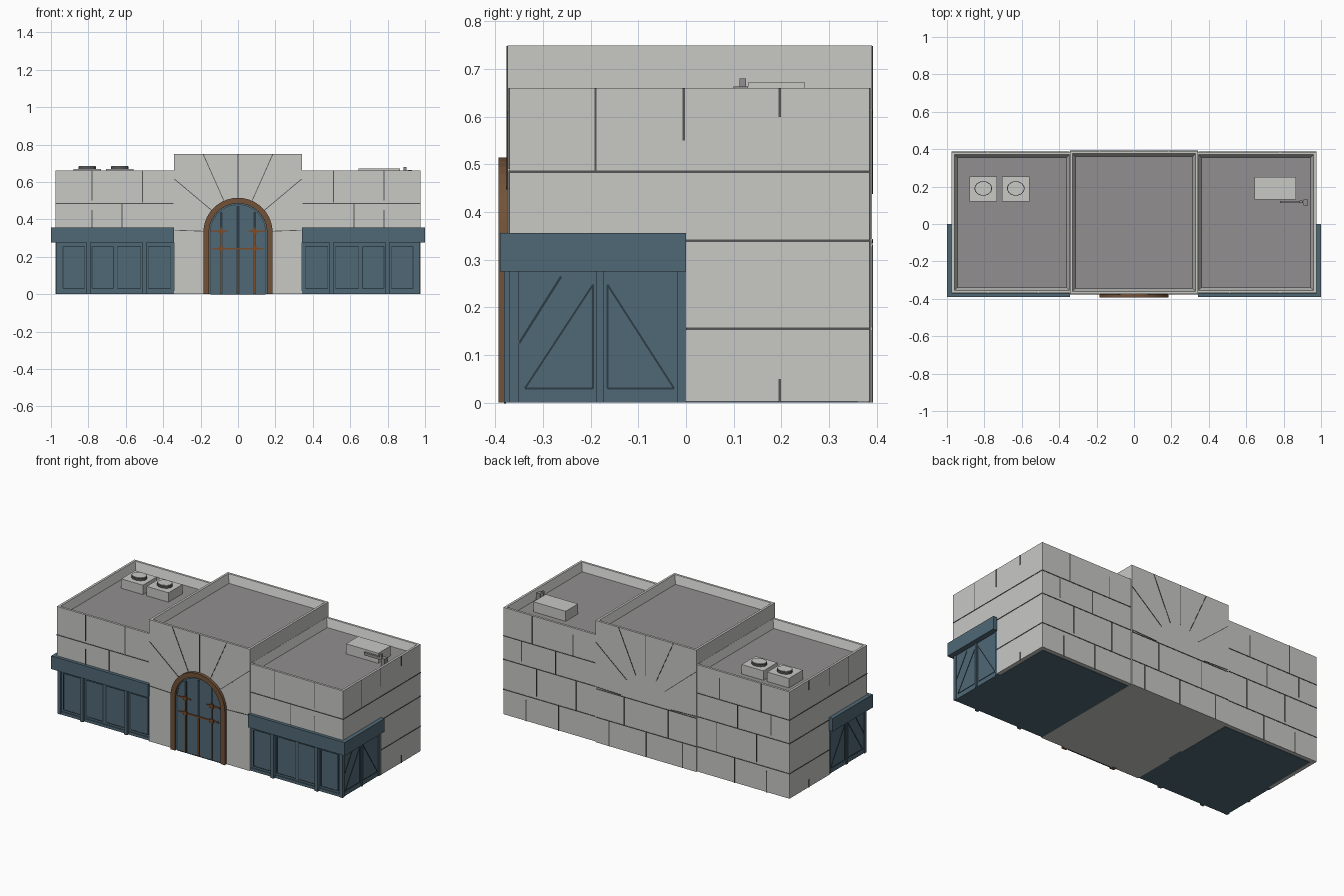
import bpy, bmesh, math
from mathutils import Vector, Matrix

if "Cube" in bpy.data.objects:
    bpy.data.objects.remove(bpy.data.objects["Cube"], do_unlink=True)


def material(name, r, g, b):
    m = bpy.data.materials.new(name)
    m.use_nodes = True
    m.diffuse_color = (r, g, b, 1)
    bsdf = next(n for n in m.node_tree.nodes if n.type == 'BSDF_PRINCIPLED')
    bsdf.inputs["Base Color"].default_value = (r, g, b, 1)
    return m


stone = material("pale_stone", .58, .58, .56)
roof = material("roof_grey", .29, .275, .285)
blue = material("slate_blue_paint", .08, .14, .18)
dark_blue = material("dark_blue_seam", .025, .045, .06)
wood = material("brown_wood", .17, .085, .04)
copper = material("copper_bars", .20, .07, .02)
seam = material("dark_joint", .09, .09, .09)


def finish(bm, name, *mats):
    bmesh.ops.recalc_face_normals(bm, faces=bm.faces[:])
    mesh = bpy.data.meshes.new(name)
    bm.to_mesh(mesh)
    bm.free()
    for m in mats:
        mesh.materials.append(m)
    ob = bpy.data.objects.new(name, mesh)
    bpy.context.collection.objects.link(ob)
    return ob


def add_box(bm, x, y, z):
    lo = Vector((min(x), min(y), min(z)))
    hi = Vector((max(x), max(y), max(z)))
    mat = Matrix.Translation((lo + hi) / 2) @ Matrix.Diagonal((*(hi - lo), 1))
    return bmesh.ops.create_cube(bm, size=1, matrix=mat)["verts"]


def box(name, mat, x, y, z):
    bm = bmesh.new()
    add_box(bm, x, y, z)
    return finish(bm, name, mat)


def roofed_block(name, x, y, z, rim=.02, slope=.023, drop=.05):
    """Box with a sunken flat roof behind a sloped parapet."""
    bm = bmesh.new()
    add_box(bm, x, y, z)
    top = max(bm.faces, key=lambda f: f.calc_center_median().z)
    bmesh.ops.inset_region(bm, faces=[top], thickness=rim)
    bmesh.ops.inset_region(bm, faces=[top], thickness=slope)
    bmesh.ops.translate(bm, verts=top.verts[:], vec=(0, 0, -drop))
    top.material_index = 1
    return finish(bm, name, stone, roof)


def add_line(bm, p, q, normal, width=.005):
    """Thin strip from p to q lying on a wall facing along normal."""
    p, q, n = Vector(p), Vector(q), Vector(normal)
    d = (q - p).normalized()
    rot = Matrix((d, n, d.cross(n))).transposed().to_4x4()
    mat = Matrix.Translation((p + q) / 2) @ rot @ Matrix.Diagonal(((q - p).length, .004, width, 1))
    bmesh.ops.create_cube(bm, size=1, matrix=mat)


def add_outline(bm, points, normal, width=.004):
    for a, b in zip(points, points[1:] + points[:1]):
        add_line(bm, a, b, normal, width)


FRONT, BACK = -.375, .39
WING_FRONT, WING_BACK, WING_X = -.37, .385, .975
SPRING = .33

# Main masses
roofed_block("central_block", (-.343, .343), (FRONT, BACK), (0, .75))
for s, side in ((1, "left"), (-1, "right")):
    roofed_block(side + "_wing_upper", (s * .33, s * WING_X), (WING_FRONT, WING_BACK), (.28, .66))
    box(side + "_wing_rear_base", stone, (s * .33, s * WING_X), (0, WING_BACK), (.002, .28))
    box(side + "_storefront", blue, (s * .33, s * .967), (-.362, 0), (0, .28))
    box(side + "_floor", blue, (s * .345, s * .95), (-.355, .36), (0, .006))

    # Fascia band wrapping the storefront corner
    bm = bmesh.new()
    add_box(bm, (s * .342, s), (-.39, -.36), (.275, .356))
    add_box(bm, (s * .965, s), (-.36, 0), (.275, .356))
    finish(bm, side + "_fascia", blue)

    # Storefront posts, rails and side mullion
    bm = bmesh.new()
    for x in (.5, .8):
        add_box(bm, (s * (x - .011), s * (x + .011)), (-.382, -.36), (0, .276))
    add_box(bm, (s * .95, s * .972), (-.37, -.35), (0, .276))
    add_box(bm, (s * .965, s * .974), (-.188, -.172), (0, .276))
    add_box(bm, (s * .965, s * .972), (-.018, 0), (0, .276))
    add_box(bm, (s * .343, s * .967), (-.368, -.36), (0, .018))
    finish(bm, side + "_storefront_posts", blue)

    # Storefront panel outlines
    bm = bmesh.new()
    for a, b in ((.36, .48), (.52, .645), (.665, .78), (.82, .935)):
        add_outline(bm, [(s * x, -.362, z) for x, z in ((a, .03), (b, .03), (b, .255), (a, .255))], (0, -1, 0))
    for a, b in ((-.338, -.195), (-.025, -.165)):
        add_outline(bm, [(s * .967, y, z) for y, z in ((a, .03), (b, .03), (b, .248))], (s, 0, 0))
    add_line(bm, (s * .967, -.35, .125), (s * .967, -.262, .265), (s, 0, 0))
    finish(bm, side + "_storefront_seams", dark_blue)

    # Stone joints of the wing
    bm = bmesh.new()
    out = (s, 0, 0)
    add_line(bm, (s * .345, WING_FRONT, .485), (s * WING_X, WING_FRONT, .485), (0, -1, 0))
    for x, lo, hi in ((.78, .5, .66), (.51, .49, .66), (.78, .356, .45), (.62, .356, .485)):
        add_line(bm, (s * x, WING_FRONT, lo), (s * x, WING_FRONT, hi), (0, -1, 0), .004)
    for z, start in ((.485, WING_FRONT), (.34, 0), (.155, 0)):
        add_line(bm, (s * WING_X, start, z), (s * WING_X, WING_BACK, z), out)
        add_line(bm, (s * .345, WING_BACK, z), (s * WING_X, WING_BACK, z), (0, 1, 0))
    for y, lo, hi in ((-.19, .485, .66), (-.005, .55, .66), (.197, .6, .66), (.197, 0, .05)):
        add_line(bm, (s * WING_X, y, lo), (s * WING_X, y, hi), out)
    for x, lo, hi in ((.5, .485, .62), (.78, .485, .66), (.62, .34, .485), (.85, .36, .485),
                      (.48, .155, .34), (.75, .17, .34), (.6, 0, .155), (.82, 0, .13)):
        add_line(bm, (s * x, WING_BACK, lo), (s * x, WING_BACK, hi), (0, 1, 0))
    finish(bm, side + "_wing_joints", seam)

# Radiating joints on both faces of the central block
bm = bmesh.new()
for y, n, start in ((FRONT, -1, .185), (BACK, 1, .17)):
    for deg in (2, 40, 66, 90, 114, 140, 178):
        c, d = math.cos(math.radians(deg)), math.sin(math.radians(deg))
        end = min(.34 / max(abs(c), .001), .418 / max(d, .001))
        add_line(bm, (c * start, y, SPRING + d * start), (c * end, y, SPRING + d * end), (0, n, 0), .004)
add_line(bm, (-.34, BACK, .155), (.34, BACK, .155), (0, 1, 0))
add_line(bm, (-.34, BACK, SPRING), (.34, BACK, SPRING), (0, 1, 0))
for x, lo, hi in ((-.15, .155, .33), (.15, .155, .33), (0, 0, .155), (.25, 0, .155), (-.25, 0, .155)):
    add_line(bm, (x, BACK, lo), (x, BACK, hi), (0, 1, 0))
finish(bm, "central_joints", seam)


# Arched doorway
def arch(radius, y, steps=20):
    curve = [(radius * math.cos(math.pi * i / steps), SPRING + radius * math.sin(math.pi * i / steps))
             for i in range(steps + 1)]
    return [(x, y, z) for x, z in [(radius, 0)] + curve + [(-radius, 0)]]


def thicken(bm, depth):
    new = bmesh.ops.extrude_face_region(bm, geom=bm.faces[:])["geom"]
    bmesh.ops.translate(bm, verts=[v for v in new if isinstance(v, bmesh.types.BMVert)], vec=(0, depth, 0))


bm = bmesh.new()
outer = [bm.verts.new(p) for p in arch(.185, -.393)]
inner = [bm.verts.new(p) for p in arch(.155, -.393)]
for i in range(len(outer) - 1):
    bm.faces.new((outer[i], outer[i + 1], inner[i + 1], inner[i]))
thicken(bm, .03)
finish(bm, "door_arch_frame", wood)

bm = bmesh.new()
bm.faces.new([bm.verts.new(p) for p in arch(.157, -.38)])
thicken(bm, .008)
finish(bm, "door_panel", blue)

bm = bmesh.new()
add_outline(bm, arch(.148, -.38), (0, -1, 0), .003)
for x, top in ((0, .47), (-.09, .44), (.09, .44)):
    add_line(bm, (x, -.38, 0), (x, -.38, top), (0, -1, 0), .014)
finish(bm, "door_seams", dark_blue)

bm = bmesh.new()
for x, top in ((0, .25), (-.09, .355), (.09, .355)):
    add_box(bm, (x - .004, x + .004), (-.386, -.379), (.005, top))
add_box(bm, (-.135, .135), (-.386, -.379), (.24, .248))
for s in (-1, 1):
    add_box(bm, (s * .055, s * .145), (-.386, -.379), (.331, .339))
    for z in (.244, .335):
        add_box(bm, (s * .078, s * .102), (-.388, -.379), (z - .011, z + .011))
finish(bm, "door_bars", copper)

# Rooftop fan units
for i, x in enumerate((-.806, -.632)):
    box(f"fan_unit_{i + 1}", stone, (x - .074, x + .074), (.12, .255), (.605, .668))
    for name, r, top, mat in (("rim", .047, .682, seam), ("cap", .043, .685, stone)):
        bm = bmesh.new()
        bmesh.ops.create_cone(bm, cap_ends=True, segments=20, radius1=r, radius2=r, depth=.03,
                              matrix=Matrix.Translation((x, .19, top - .015)) @ Matrix.Diagonal((1, .82, 1, 1)))
        finish(bm, f"fan_{name}_{i + 1}", mat)

# Rooftop vent box with its pipe
box("vent_box", stone, (.645, .865), (.13, .25), (.605, .672))
bm = bmesh.new()
add_box(bm, (.78, .93), (.112, .124), (.645, .662))
add_box(bm, (.905, .93), (.1, .13), (.605, .664))
add_box(bm, (.885, .9), (.112, .126), (.645, .68))
finish(bm, "vent_pipe", roof)
